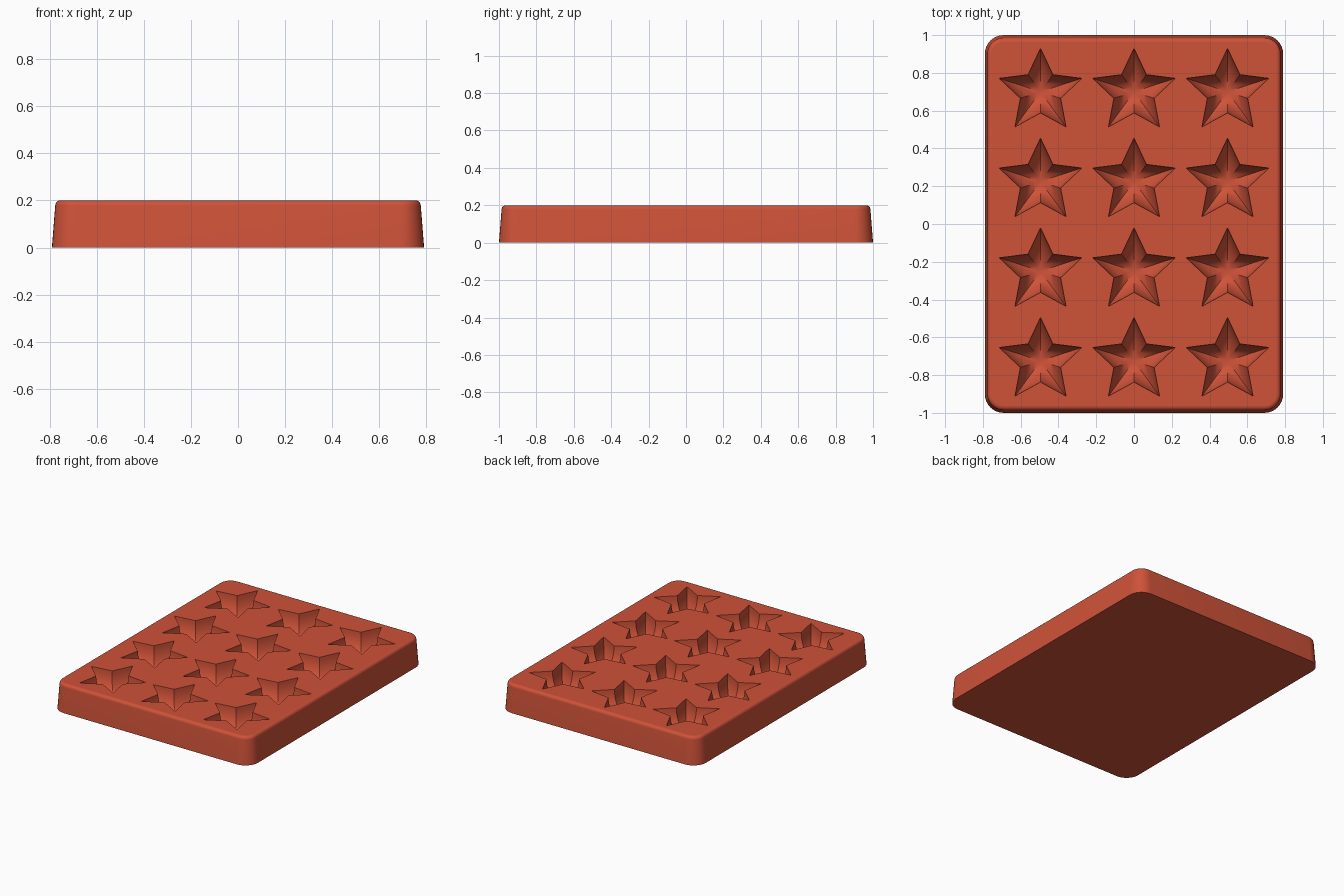
import bpy, bmesh, math

if "Cube" in bpy.data.objects:
    bpy.data.objects.remove(bpy.data.objects["Cube"])

HX, HY, H = 0.79, 1.0, 0.2            # half width, half length, height
BEVEL, DEPTH = 0.022, 0.15
STAR_R, NOTCH_R = 0.23, 0.112

# Terracotta silicone
mat = bpy.data.materials.new("terracotta")
color = (0.62, 0.085, 0.04, 1)
mat.diffuse_color = color
mat.use_nodes = True
mat.node_tree.nodes["Principled BSDF"].inputs["Base Color"].default_value = color

bm = bmesh.new()


def rounded_rect(inset, z, r=0.1, steps=8):
    """Ring of vertices around a rounded rectangle."""
    ring = []
    rad = r - inset
    for k, (sx, sy) in enumerate(((1, 1), (-1, 1), (-1, -1), (1, -1))):
        for i in range(steps + 1):
            a = math.pi / 2 * (k + i / steps)
            ring.append(bm.verts.new((sx * (HX - r) + rad * math.cos(a),
                                      sy * (HY - r) + rad * math.sin(a), z)))
    return ring


def star_ring(cx, cy, scale, z):
    """Ring of ten vertices along a five-pointed star."""
    ring = []
    for i in range(10):
        a = math.pi / 2 + i * math.pi / 5
        r = scale * (NOTCH_R if i % 2 else STAR_R)
        ring.append(bm.verts.new((cx + r * math.cos(a), cy + r * math.sin(a), z)))
    return ring


def bridge(a, b):
    n = len(a)
    for i in range(n):
        bm.faces.new((a[i], a[(i + 1) % n], b[(i + 1) % n], b[i]))


def loop_edges(ring):
    return [bm.edges.get((v, ring[i - 1])) for i, v in enumerate(ring)]


# Tapered body with a rounded top rim
rings = [rounded_rect(0, 0)]
for i in range(6):
    a = math.pi / 2 * i / 5
    rings.append(rounded_rect(0.014 + BEVEL * (1 - math.cos(a)),
                              H - BEVEL + BEVEL * math.sin(a)))
for lower, upper in zip(rings, rings[1:]):
    bridge(lower, upper)
bm.faces.new(rings[0][::-1])
rim = loop_edges(rings[-1])

# Twelve bowl-shaped star cavities
STEPS = 10
for col in (-1, 0, 1):
    for row in range(4):
        cx, cy = 0.495 * col, -0.725 + 0.475 * row
        prev = None
        for i in range(STEPS):
            t = math.pi / 2 * i / STEPS
            ring = star_ring(cx, cy, math.cos(t), H - DEPTH * math.sin(t))
            if prev:
                bridge(prev, ring)
            else:
                first = ring
            prev = ring
        tip = bm.verts.new((cx, cy, H - DEPTH))
        for i in range(10):
            bm.faces.new((prev[i], prev[(i + 1) % 10], tip))
        rim += loop_edges(first)

# Flat top surface around the cavities
bmesh.ops.triangle_fill(bm, edges=rim, use_beauty=True, normal=(0, 0, 1))
bmesh.ops.recalc_face_normals(bm, faces=bm.faces[:])

mesh = bpy.data.meshes.new("star_mold_tray")
bm.to_mesh(mesh)
bm.free()
tray = bpy.data.objects.new("star_mold_tray", mesh)
bpy.context.collection.objects.link(tray)
mesh.materials.append(mat)

# Smooth walls, flat top and base
bpy.ops.object.select_all(action='DESELECT')
tray.select_set(True)
bpy.context.view_layer.objects.active = tray
bpy.ops.object.shade_smooth_by_angle(angle=math.radians(35))
for p in mesh.polygons:
    if p.center.z > H - 0.0005 or p.center.z < 0.0005:
        p.use_smooth = False
